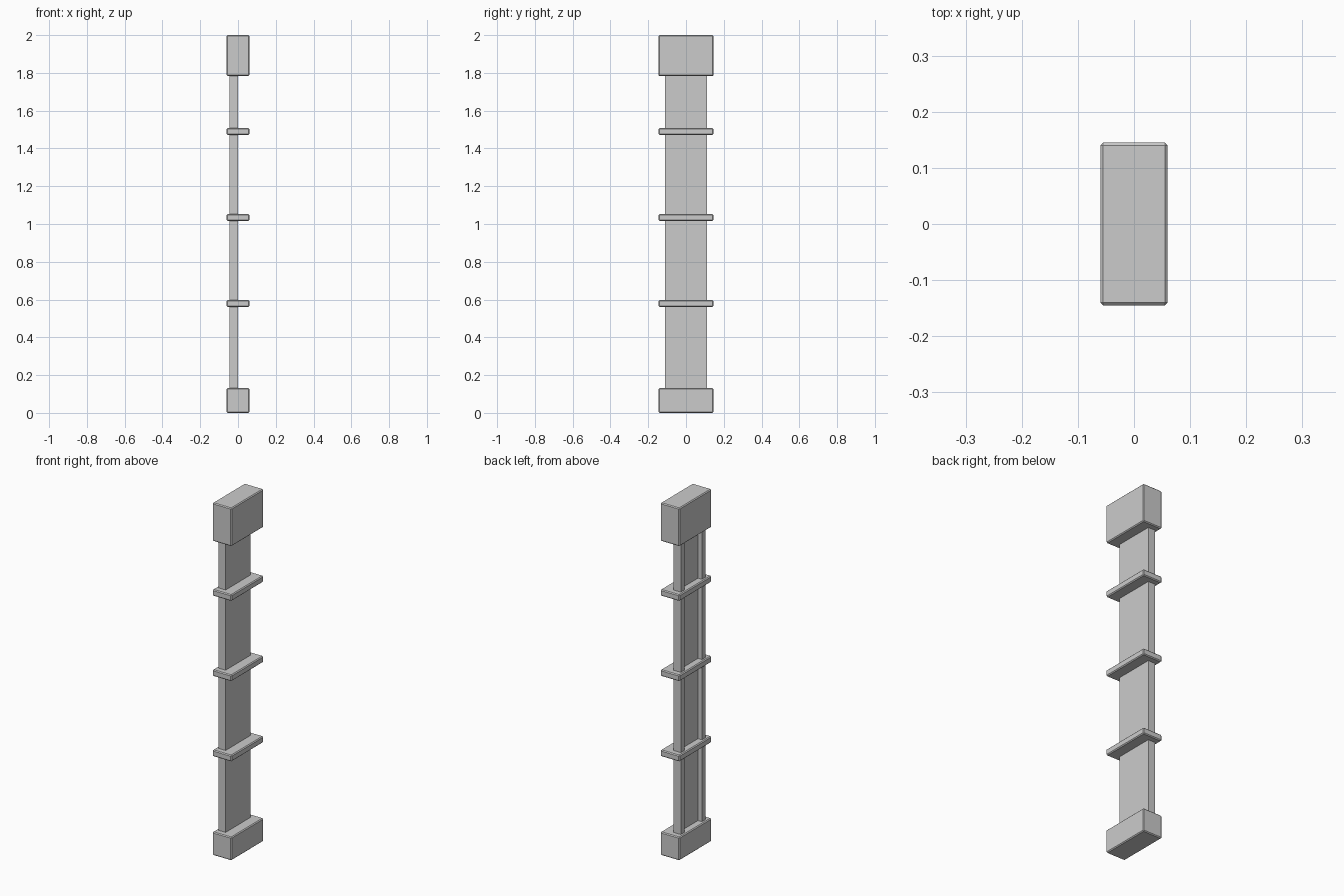
import bpy, bmesh

if "Cube" in bpy.data.objects:
    bpy.data.objects.remove(bpy.data.objects["Cube"])

CHAMFER = 0.005


def chamfered_block(name, z0, z1, half_x=0.06, half_y=0.145):
    bm = bmesh.new()
    bmesh.ops.create_cube(bm, size=1)
    for v in bm.verts:
        v.co.x *= 2 * half_x
        v.co.y *= 2 * half_y
        v.co.z = z0 if v.co.z < 0 else z1
    bmesh.ops.bevel(bm, geom=bm.edges[:], offset=CHAMFER, segments=1,
                    affect='EDGES', profile=0.5)
    return finish(name, bm)


def finish(name, bm):
    bmesh.ops.recalc_face_normals(bm, faces=bm.faces[:])
    mesh = bpy.data.meshes.new(name)
    bm.to_mesh(mesh)
    bm.free()
    obj = bpy.data.objects.new(name, mesh)
    bpy.context.collection.objects.link(obj)
    return obj


# Base and head blocks
chamfered_block("base_block", 0.0, 0.132)
chamfered_block("head_block", 1.783, 2.0)

# Three evenly spaced collar plates
for i in range(3):
    z = 0.579 + i * 0.4555
    chamfered_block(f"collar_plate_{i + 1}", z - 0.018, z + 0.018)

# Channel shaft: flat on +x, open towards -x
back, web, lip, half = -0.045, -0.02, 0.079, 0.111
profile = [(0, -half), (0, half), (back, half), (back, lip),
           (web, lip), (web, -lip), (back, -lip), (back, -half)]
bm = bmesh.new()
face = bm.faces.new([bm.verts.new((x, y, 0.13)) for x, y in profile])
top = bmesh.ops.extrude_face_region(bm, geom=[face])["geom"]
bmesh.ops.translate(bm, vec=(0, 0, 1.655),
                    verts=[g for g in top if isinstance(g, bmesh.types.BMVert)])
if not any(len(f.verts) == 8 and f.calc_center_median().z < 0.2 for f in bm.faces):
    bm.faces.new([v for v in bm.verts if v.co.z < 0.2])
finish("channel_shaft", bm)
